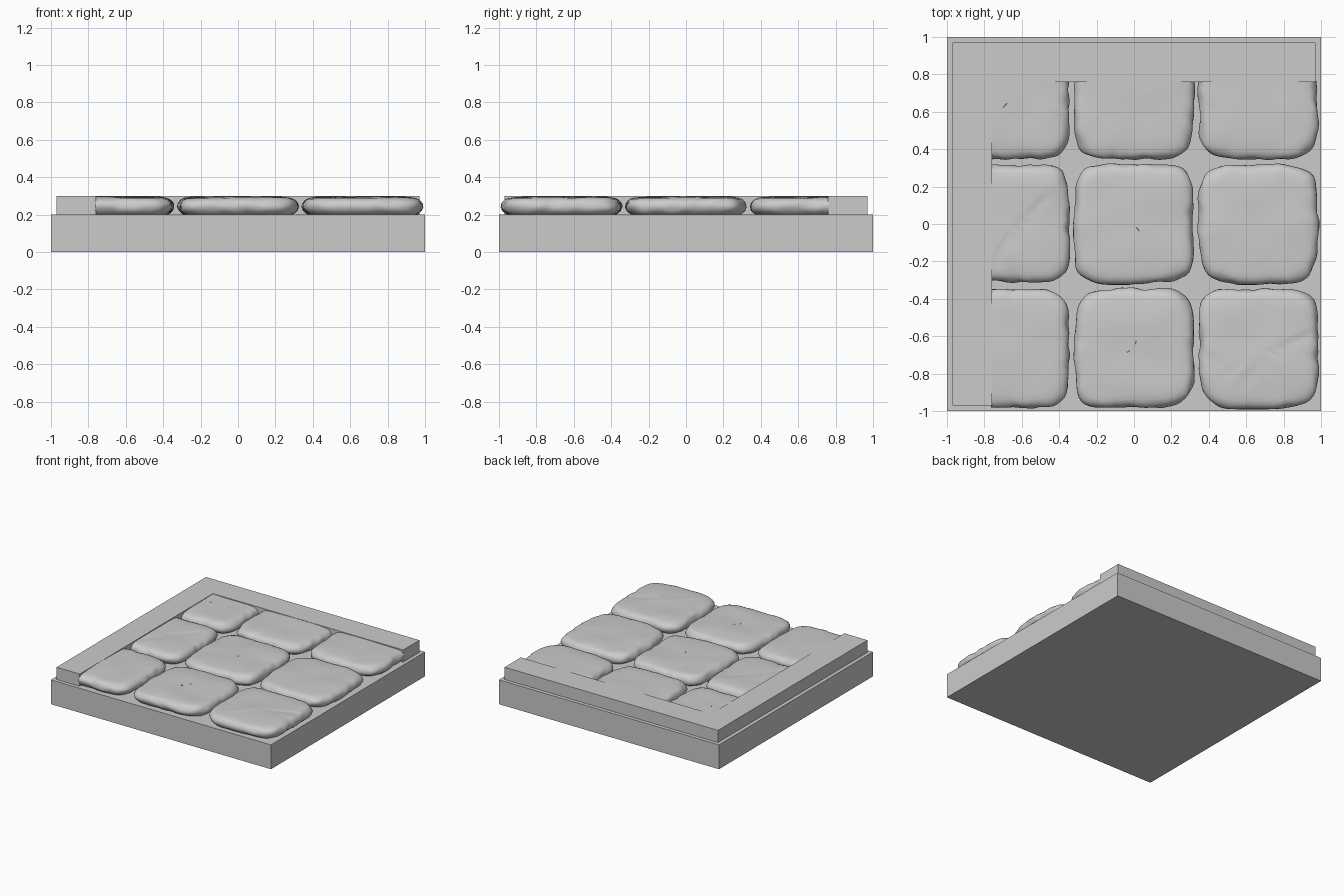
import bpy, bmesh, math
from mathutils import Vector, noise, geometry

cube = bpy.data.objects.get("Cube")
if cube:
    bpy.data.objects.remove(cube, do_unlink=True)


def material(name, value):
    m = bpy.data.materials.new(name)
    m.use_nodes = True
    colour = (value, value, value, 1)
    m.diffuse_color = colour
    m.node_tree.nodes["Principled BSDF"].inputs["Base Color"].default_value = colour
    return m


slab_grey = material("slab grey", 0.6)
stone_grey = material("stone grey", 0.6)


def finish(bm, name, mat):
    bmesh.ops.recalc_face_normals(bm, faces=bm.faces)
    mesh = bpy.data.meshes.new(name)
    bm.to_mesh(mesh)
    bm.free()
    mesh.materials.append(mat)
    ob = bpy.data.objects.new(name, mesh)
    bpy.context.collection.objects.link(ob)
    return ob


def prism(name, outline, z0, z1, mat):
    bm = bmesh.new()
    face = bm.faces.new([bm.verts.new((x, y, z0)) for x, y in outline])
    top = bmesh.ops.extrude_face_region(bm, geom=[face])["geom"]
    bmesh.ops.translate(bm, vec=(0, 0, z1 - z0),
                        verts=[v for v in top if isinstance(v, bmesh.types.BMVert)])
    return finish(bm, name, mat)


# Base slab and the L-shaped kerb on its left and back edges
IN, OUT = 0.76, 0.97
prism("base_slab", [(-1, -1), (1, -1), (1, 1), (-1, 1)], 0, 0.2, slab_grey)
prism("corner_kerb", [(-OUT, -OUT), (-IN, -OUT), (-IN, IN), (OUT, IN), (OUT, OUT), (-OUT, OUT)],
      0.2, 0.3, slab_grey)

# Cobble cross-section: inset from the widest outline, height
PROFILE = [(0.045, 0.195), (0.025, 0.205), (0.008, 0.22), (0, 0.24), (0.003, 0.258), (0.012, 0.272),
           (0.024, 0.283), (0.042, 0.29), (0.07, 0.294), (0.11, 0.296), (0.15, 0.297),
           (0.2, 0.297), (0.25, 0.297), (0.29, 0.297)]
# Shallow cracks across some cobbles, as start and end points
CRACKS = [((-0.74, -0.17), (-0.6, 0.0)), ((-0.6, 0.0), (-0.48, 0.14)), ((-0.74, -0.17), (-0.64, -0.28)),
          ((0.36, -0.69), (0.6, -0.84)), ((0.6, -0.84), (0.72, -0.7)), ((0.72, -0.7), (0.95, -0.58))]
CRACKS = [(Vector(a), Vector(b)) for a, b in CRACKS]
STEPS = 96


def crack_depth(p):
    depth = 0
    for a, b in CRACKS:
        q, t = geometry.intersect_point_line(p, a, b)
        q = a.lerp(b, min(max(t, 0), 1))
        depth = max(depth, math.exp(-((p - q.to_2d()).length / 0.016) ** 2))
    return 0.005 * depth


def cobble(name, cx, cy, seed):
    bm = bmesh.new()
    half = 0.322
    shift = Vector((seed * 7.3, seed * 3.1, 0))

    def point(angle, inset, z):
        c, s = math.cos(angle), math.sin(angle)
        r = (abs(c) ** 5 + abs(s) ** 5) ** -0.2
        # Worn outline and chipped sides
        wobble = 0.016 * noise.noise(Vector((c * 2, s * 2, 0)) + shift)
        wobble += 0.01 * noise.noise(Vector((c * 5, s * 5, z * 25)) + shift)
        size = (half - 0.004 + min(wobble, 0.008) - inset) * r
        x, y = cx + c * size, cy + s * size
        # Gently rolling top
        if z > 0.25:
            z += 0.006 * (noise.noise(Vector((x * 5, y * 5, 0)) + shift) - 0.3) * min(1, inset / 0.06)
            z -= crack_depth(Vector((x, y))) * min(1, inset / 0.04)
        return x, y, z

    rings = [[bm.verts.new(point(math.tau * i / STEPS, inset, z)) for i in range(STEPS)]
             for inset, z in PROFILE]
    for low, high in zip(rings, rings[1:]):
        for i in range(STEPS):
            j = (i + 1) % STEPS
            bm.faces.new((low[i], low[j], high[j], high[i]))
    bm.faces.new(rings[0])
    tip = bm.verts.new(point(0, half, 0.297))
    for i in range(STEPS):
        bm.faces.new((rings[-1][i], rings[-1][(i + 1) % STEPS], tip))

    # Trim where the cobble meets the kerb
    for normal, limit in (((-1, 0, 0), IN + 0.004), ((0, 1, 0), IN + 0.004)):
        bmesh.ops.bisect_plane(bm, geom=bm.verts[:] + bm.edges[:] + bm.faces[:],
                               plane_co=Vector(normal) * limit, plane_no=normal, clear_outer=True)
    for f in bm.faces:
        f.smooth = True
    return finish(bm, name, stone_grey)


# Three by three paving
for row, row_name in enumerate(("front", "middle", "back")):
    for col, col_name in enumerate(("right", "centre", "left")):
        cobble(f"cobble_{row_name}_{col_name}", (col - 1) * 0.665, (row - 1) * 0.665,
               row * 3 + col + 1)
